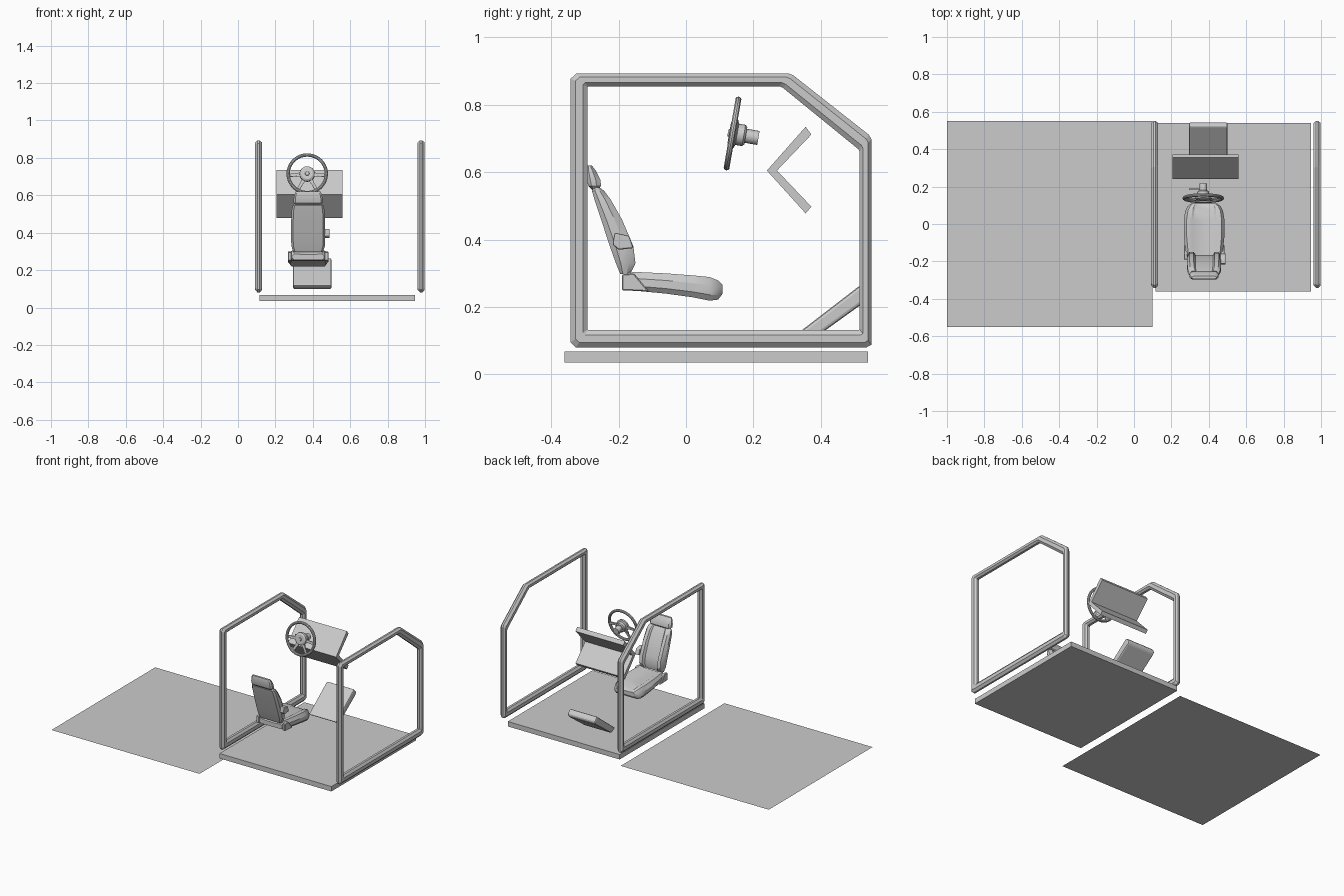
import bpy, bmesh, math
from mathutils import Matrix, Vector

if "Cube" in bpy.data.objects:
    bpy.data.objects.remove(bpy.data.objects["Cube"])

SX = 0.375   # seat centre line


def make(name, verts, faces, bevel=0.0, segments=2):
    me = bpy.data.meshes.new(name)
    me.from_pydata(verts, [], faces)
    bm = bmesh.new()
    bm.from_mesh(me)
    bmesh.ops.recalc_face_normals(bm, faces=bm.faces)
    bm.to_mesh(me)
    bm.free()
    ob = bpy.data.objects.new(name, me)
    bpy.context.collection.objects.link(ob)
    if bevel:
        m = ob.modifiers.new("bevel", 'BEVEL')
        m.width, m.segments = bevel, segments
    return ob


def loft(name, rings, closed=False, smooth=False):
    n, k = len(rings[0]), len(rings)
    verts = [p for r in rings for p in r]
    faces = []
    for i in range(k if closed else k - 1):
        j = (i + 1) % k
        for a in range(n):
            b = (a + 1) % n
            faces.append((i * n + a, i * n + b, j * n + b, j * n + a))
    if not closed:
        faces += [tuple(range(n)), tuple(range((k - 1) * n, k * n))]
    ob = make(name, verts, faces)
    if smooth:
        bpy.ops.object.select_all(action='DESELECT')
        ob.select_set(True)
        bpy.context.view_layer.objects.active = ob
        bpy.ops.object.shade_smooth_by_angle(angle=math.radians(30))
    return ob


def extrude(name, profile, x0, x1, bevel=0.0, segments=2):
    # yz profile swept along x
    ob = loft(name, [[(x, y, z) for y, z in profile] for x in (x0, x1)])
    if bevel:
        m = ob.modifiers.new("bevel", 'BEVEL')
        m.width, m.segments = bevel, segments
    return ob


def padded(w, a, b, groove=0.25):
    # upholstered cross-section: rounded sides, sunken centre panel
    d = b - a
    half = [(.88 * w, a), (w, a + .25 * d), (w, b - .35 * d),
            (.86 * w, b), (.62 * w, b), (.52 * w, b - groove * d)]
    return half + [(-u, v) for u, v in reversed(half)]


# ground sheet and platform
make("ground_sheet", [(-1, -.55, 0), (.1, -.55, 0), (.1, .55, 0), (-1, .55, 0)], [(0, 1, 2, 3)])
extrude("platform", [(-.36, .035), (.54, .035), (.54, .068), (-.36, .068)], .115, .945)

# side frames: closed loops of octagonal tube, (outer, inner) point pairs
corners = [((-.342, .095), (-.292, .134)), ((-.327, .080), (-.290, .132)),
           ((.535, .080), (.513, .132)), ((.550, .088), (.515, .134)),
           ((.550, .698), (.515, .662)), ((.543, .711), (.512, .668)),
           ((.318, .888), (.287, .851)), ((.305, .893), (.277, .855)),
           ((-.325, .893), (-.290, .855)), ((-.342, .878), (-.292, .853))]
section = [(0, .3), (.28, 1), (.72, 1), (1, .4), (1, -.4), (.72, -1), (.28, -1), (0, -.3)]
for side, cx in (("left", .11), ("right", .979)):
    rings = []
    for o, i in corners:
        o, i = Vector(o), Vector(i)
        rings.append([(cx + s * .019, *o.lerp(i, t)) for t, s in section])
    loft(side + "_frame", rings, closed=True)

# dashboard: V-shaped folded panel
extrude("dashboard", [(.24, .605), (.355, .478), (.372, .498), (.270, .605),
                      (.372, .712), (.355, .735)], .205, .56)

# footrest
extrude("footrest", [(.325, .117), (.365, .096), (.54, .222), (.545, .24), (.52, .267)],
        .295, .50, .010)

# seat cushion, lofted front to back
rings = [[(SX + u, y, v) for u, v in padded(w, zb, zt, .1)] for y, w, zb, zt in (
    (-.188, .085, .255, .287), (-.165, .098, .250, .305), (-.06, .109, .240, .300),
    (.02, .109, .229, .294), (.07, .101, .219, .289), (.095, .088, .222, .279),
    (.109, .070, .240, .266))]
loft("seat_cushion", rings, smooth=True)

# backrest and headrest, lofted upward
rings = [[(SX + u, v, z) for u, v in padded(w, yb, yf)] for z, w, yb, yf in (
    (.298, .080, -.195, -.165), (.33, .090, -.208, -.150), (.38, .091, -.226, -.156),
    (.46, .091, -.252, -.190), (.52, .088, -.272, -.224), (.545, .082, -.279, -.243),
    (.556, .070, -.273, -.258))]
loft("seat_backrest", rings, smooth=True)
rings = [[(SX + u, v, z) for u, v in padded(w, yb, yf, 0)] for z, w, yb, yf in (
    (.547, .066, -.278, -.262), (.560, .077, -.290, -.252), (.578, .078, -.294, -.254),
    (.605, .073, -.296, -.268), (.620, .066, -.293, -.279))]
loft("headrest", rings, smooth=True)

# hinge plates and reclining knob beside the seat
for s in (-1, 1):
    x = SX + s * .098
    extrude("hinge_plate", [(-.19, .250), (-.11, .246), (-.155, .300), (-.19, .297)],
            x - .010, x + .010, .003, 1)
extrude("side_lever", [(-.218, .385), (-.212, .421), (-.168, .411), (-.156, .375), (-.200, .370)],
        SX + .085, SX + .115, .005)

# steering wheel: local z runs along the column, local y points down
M = Matrix.Translation((.37, .138, .715)) @ Matrix.Rotation(math.radians(-99.8), 4, 'X')


def ring_stack(name, stations, n=24):
    # turned part from (radius, height) stations
    rings = [[M @ Vector((r * math.cos(2 * math.pi * k / n), r * math.sin(2 * math.pi * k / n), h))
              for k in range(n)] for r, h in stations]
    return loft(name, rings, smooth=True)


R, T = .102, .009
rings = []
for i in range(40):
    a = 2 * math.pi * i / 40
    rings.append([M @ Vector(((R + T * math.cos(b)) * math.cos(a),
                              (R + T * math.cos(b)) * math.sin(a), T * math.sin(b)))
                  for b in [2 * math.pi * j / 10 for j in range(10)]])
loft("wheel_rim", rings, closed=True, smooth=True)
ring_stack("wheel_hub", [(.030, -.010), (.040, -.004), (.042, .010), (.032, .014),
                         (.032, .034), (.026, .040)])
ring_stack("hub_cap", [(.010, -.014), (.012, -.009)], 12)
ring_stack("steering_column", [(.021, .03), (.021, .078)], 16)
for deg in (5, 175, 60, 120):
    rot = M @ Matrix.Rotation(math.radians(deg), 4, 'Z')
    rings = [[rot @ Vector((d, u * w, v)) for u, v in ((-1, 0), (1, 0), (1, .008), (-1, .008))]
             for d, w in ((.030, .012), (.060, .008), (.100, .008))]
    loft("wheel_spoke", rings)

# stalk on the steering column
extrude("column_stalk", [(.182, .700), (.190, .700), (.190, .708), (.182, .708)], .295, .37)
